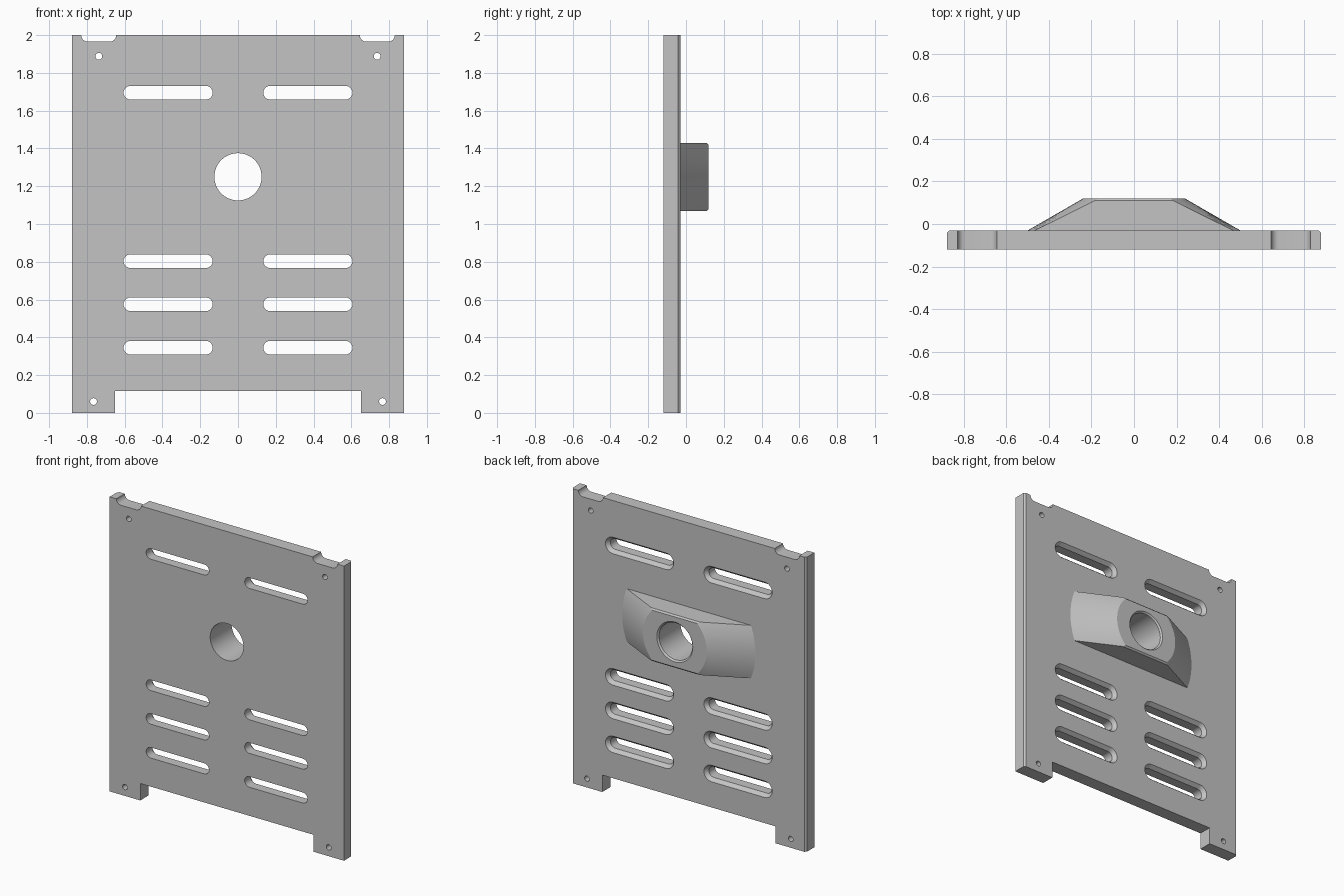
import bpy
import bmesh
from math import sin, cos, asin, pi

cube = bpy.data.objects.get("Cube")
if cube:
    bpy.data.objects.remove(cube, do_unlink=True)

grey = bpy.data.materials.new("plain grey")
grey.use_nodes = True
colour = (0.55, 0.55, 0.55, 1)
grey.diffuse_color = colour
grey.node_tree.nodes["Principled BSDF"].inputs["Base Color"].default_value = colour

FRONT, BACK, TOP = -0.12, -0.03, 0.12
BORE_Z = 1.25


def loft(name, rings):
    """Solid through matching (y, [(x, z), ...]) sections."""
    bm = bmesh.new()
    loops = [[bm.verts.new((x, y, z)) for x, z in pts] for y, pts in rings]
    n = len(loops[0])
    for a, b in zip(loops, loops[1:]):
        for i in range(n):
            j = (i + 1) % n
            bm.faces.new((a[i], a[j], b[j], b[i]))
    bm.faces.new(loops[0][::-1])
    bm.faces.new(loops[-1])
    bmesh.ops.recalc_face_normals(bm, faces=bm.faces)
    mesh = bpy.data.meshes.new(name)
    bm.to_mesh(mesh)
    bm.free()
    mesh.materials.append(grey)
    obj = bpy.data.objects.new(name, mesh)
    bpy.context.collection.objects.link(obj)
    return obj


def arc(cx, cz, r, start, end, steps):
    return [(cx + r * cos(start + (end - start) * i / steps),
             cz + r * sin(start + (end - start) * i / steps))
            for i in range(steps + 1)]


def circle(cx, cz, r, steps=24):
    return arc(cx, cz, r, 0, 2 * pi, steps)[:-1]


def stadium(cx, cz, half, r):
    return (arc(cx + half, cz, r, -pi / 2, pi / 2, 12)
            + arc(cx - half, cz, r, pi / 2, 3 * pi / 2, 12))


def plate_outline(w):
    # Right half from bottom to top, with feet and rounded top notch
    r = 0.035
    half = [(0.65, 0.115), (0.65, 0), (w, 0), (w, 2), (0.83, 2)]
    half += arc(0.83 - r, 2, r, 0, -pi / 2, 6)[1:]
    half += arc(0.645 + r, 2, r, -pi / 2, -pi, 6)
    return half + [(-x, z) for x, z in reversed(half)]


def boss_section(r, h):
    # Disc trimmed flat above and below
    a = asin(h / r)
    return (arc(0, BORE_Z, r, -a, a, 16)
            + arc(0, BORE_Z, r, pi - a, pi + a, 16))


def cut(obj, cutters):
    for c in cutters:
        mod = obj.modifiers.new("cut", 'BOOLEAN')
        mod.operation = 'DIFFERENCE'
        mod.solver = 'EXACT'
        mod.object = c
    deps = bpy.context.evaluated_depsgraph_get()
    mesh = bpy.data.meshes.new_from_object(obj.evaluated_get(deps))
    obj.modifiers.clear()
    obj.data = mesh


# Main parts
plate = loft("back_plate", [(FRONT, plate_outline(0.88)),
                            (BACK - 0.012, plate_outline(0.88)),
                            (BACK, plate_outline(0.868))])
boss = loft("tapered_boss", [(BACK, boss_section(0.5, 0.18)),
                             (TOP - 0.01, boss_section(0.257, 0.18)),
                             (TOP, boss_section(0.24, 0.17))])

# Central bore, with a small chamfer at the boss rim
bore = loft("bore_cutter", [(y, circle(0, BORE_Z, r, 64)) for y, r in
                            ((-0.2, 0.125), (TOP - 0.01, 0.125),
                             (TOP, 0.135), (TOP + 0.01, 0.145))])
cutters = [bore]

# Vent slots widening to the back, and screw holes
for side in (-1, 1):
    for z in (1.695, 0.803, 0.575, 0.345):
        cutters.append(loft("slot_cutter", [
            (y, stadium(side * 0.37, z, 0.2, r)) for y, r in
            ((-0.2, 0.036), (BACK - 0.025, 0.036),
             (BACK, 0.056), (BACK + 0.01, 0.064))]))
    for x, z in ((0.737, 1.888), (0.765, 0.06)):
        cutters.append(loft("screw_cutter", [
            (y, circle(side * x, z, 0.018)) for y in (-0.2, 0.1)]))

cut(plate, cutters)
cut(boss, [bore])
for c in cutters:
    bpy.data.objects.remove(c, do_unlink=True)

for obj in (plate, boss):
    bpy.ops.object.select_all(action='DESELECT')
    obj.select_set(True)
    bpy.context.view_layer.objects.active = obj
    bpy.ops.object.shade_smooth_by_angle(angle=pi / 9)
